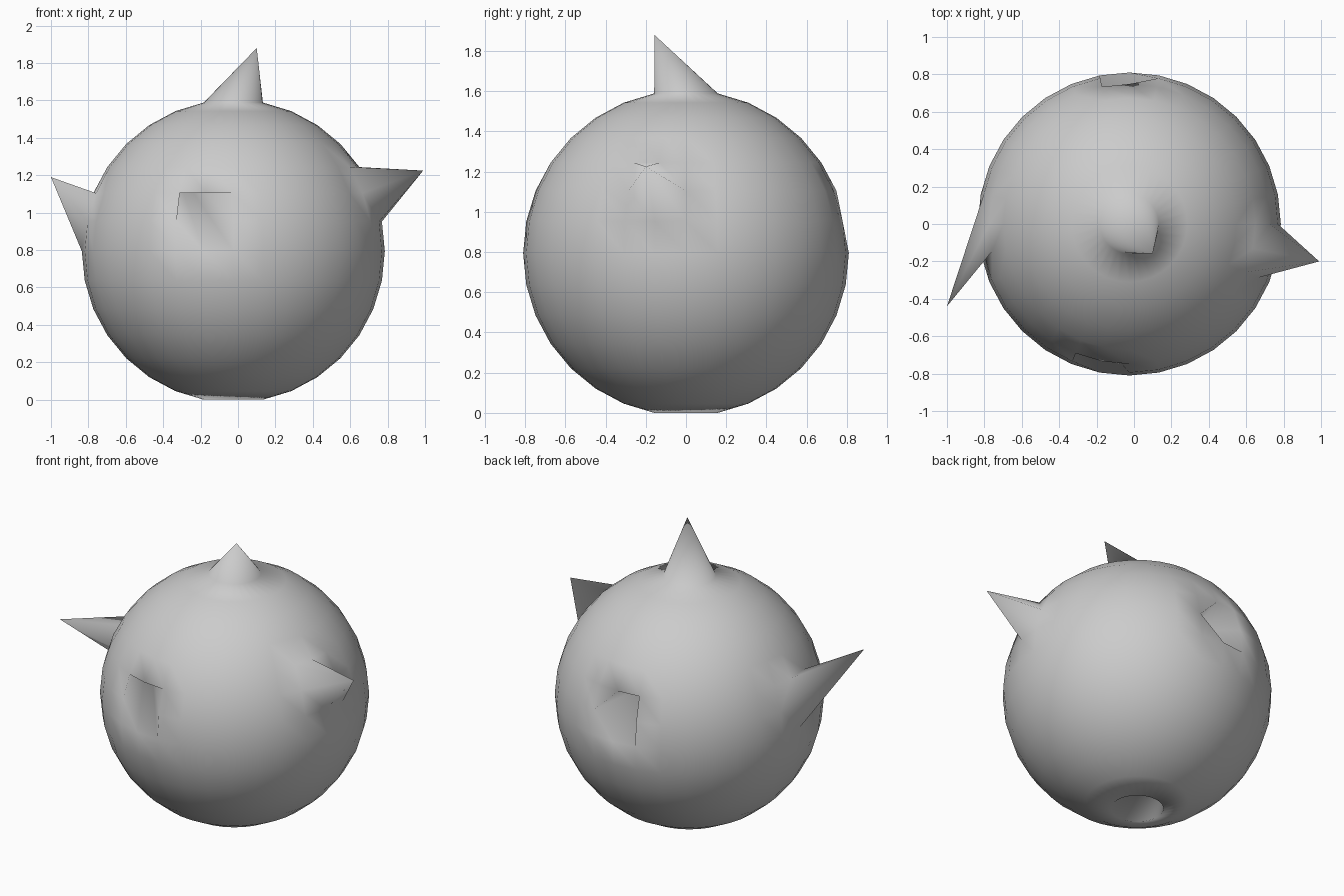
import bpy, bmesh
from math import radians, sin, cos
from mathutils import Vector

if "Cube" in bpy.data.objects:
    bpy.data.objects.remove(bpy.data.objects["Cube"])

RADIUS = 0.81
CENTRE = Vector((-0.025, 0, RADIUS * cos(radians(11.25))))  # lowest full ring rests on z = 0


def on_sphere(azimuth, elevation):
    a, e = radians(azimuth), radians(elevation)
    return CENTRE + RADIUS * Vector((cos(e) * cos(a), cos(e) * sin(a), sin(e)))


# Ball: a plain UV sphere
bm = bmesh.new()
bmesh.ops.create_uvsphere(bm, u_segments=32, v_segments=16, radius=RADIUS)
bmesh.ops.translate(bm, verts=bm.verts, vec=CENTRE)

# Single vertices pulled out or pushed in: (azimuth, elevation, new position)
moves = [
    (0, 90, (0.10, -0.157, 1.88)),             # top spike
    (180, 11.25, (-1.00, -0.44, 1.19)),        # left spike
    (-11.25, 22.5, (0.99, -0.20, 1.225)),      # right spike
    (-101.25, 11.25, (-0.35, -0.43, 1.27)),    # front dent
    (90, 11.25, (-0.13, 0.40, 1.10)),          # back dent
    (0, -90, (-0.20, 0.09, 0.26)),             # bottom dent
]
picked = []
for azimuth, elevation, target in moves:
    spot = on_sphere(azimuth, elevation)
    vert = min(bm.verts, key=lambda v: (v.co - spot).length)
    picked.append((vert, Vector(target)))
for vert, target in picked:
    vert.co = target

for face in bm.faces:
    face.smooth = True

mesh = bpy.data.meshes.new("spiked_ball")
bm.to_mesh(mesh)
bm.free()
ball = bpy.data.objects.new("spiked_ball", mesh)
bpy.context.collection.objects.link(ball)
